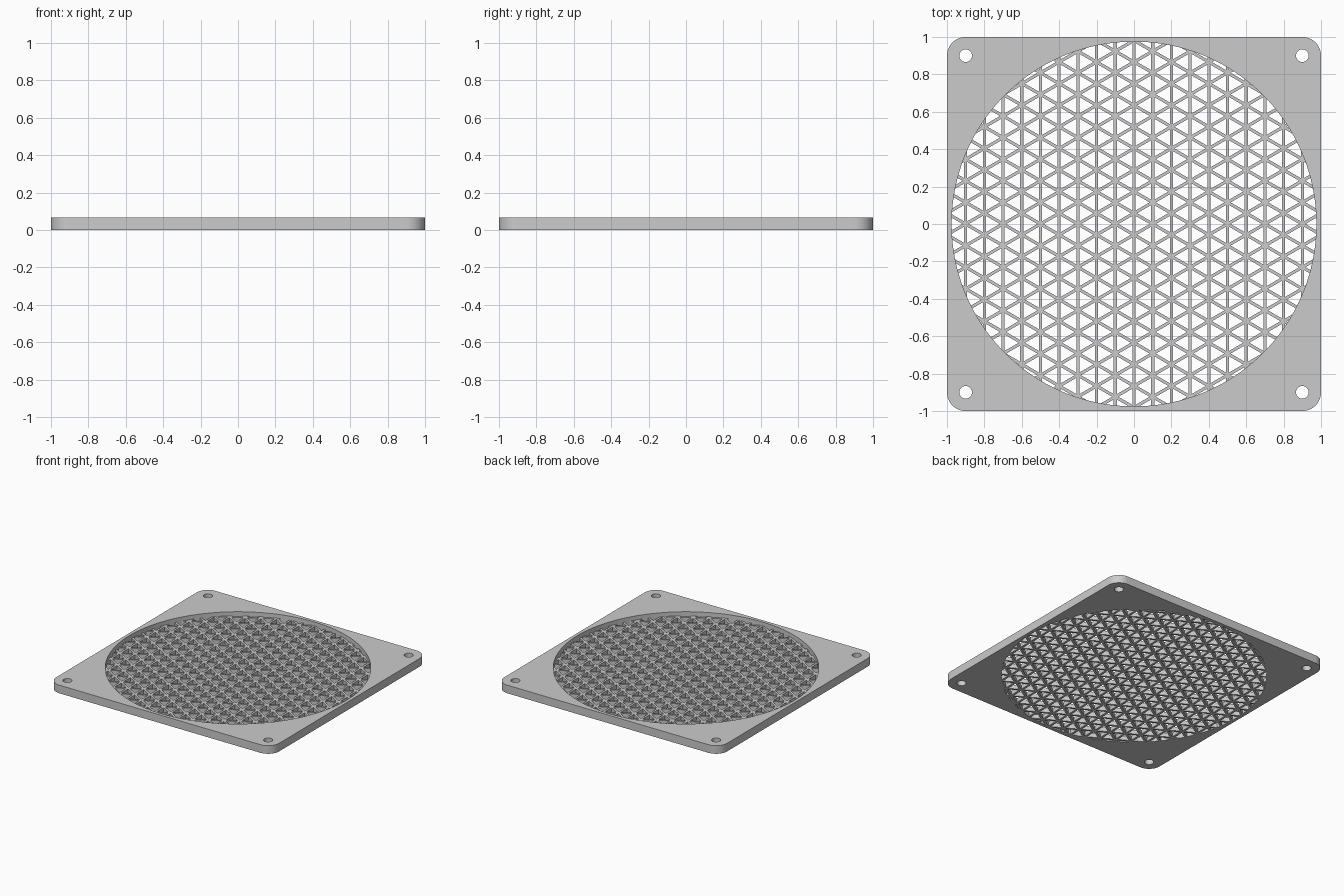
import bpy, bmesh
from math import sin, cos, pi, sqrt, hypot, radians

cube = bpy.data.objects.get("Cube")
if cube:
    bpy.data.objects.remove(cube, do_unlink=True)

HEIGHT = 0.066      # frame thickness
MESH_H = 0.033      # grille thickness
RADIUS = 0.975      # fan opening
PITCH = 0.1         # spacing of parallel bars
BAR = 0.0167        # bar width

grey = bpy.data.materials.new("light grey")
grey.use_nodes = True
colour = (0.6, 0.6, 0.6, 1)
grey.diffuse_color = colour
grey.node_tree.nodes["Principled BSDF"].inputs["Base Color"].default_value = colour


def arc(cx, cy, r, start, end, steps):
    return [(cx + r * cos(start + (end - start) * i / steps),
             cy + r * sin(start + (end - start) * i / steps)) for i in range(steps + 1)]


def circle(cx, cy, r, steps):
    return arc(cx, cy, r, 0, 2 * pi, steps)[:-1]


def plate(name, outlines, height):
    """Extruded flat shape; inner outlines become holes."""
    curve = bpy.data.curves.new(name, 'CURVE')
    curve.dimensions = '2D'
    curve.fill_mode = 'BOTH'
    curve.extrude = height / 2
    for points in outlines:
        spline = curve.splines.new('POLY')
        spline.points.add(len(points) - 1)
        for p, (x, y) in zip(spline.points, points):
            p.co = (x, y, 0, 1)
        spline.use_cyclic_u = True
    temp = bpy.data.objects.new(name + "_curve", curve)
    bpy.context.collection.objects.link(temp)
    deps = bpy.context.evaluated_depsgraph_get()
    mesh = bpy.data.meshes.new_from_object(temp.evaluated_get(deps))
    bpy.data.objects.remove(temp, do_unlink=True)
    bm = bmesh.new()
    bm.from_mesh(mesh)
    bmesh.ops.remove_doubles(bm, verts=bm.verts, dist=1e-5)
    bmesh.ops.translate(bm, verts=bm.verts, vec=(0, 0, height / 2))
    bmesh.ops.recalc_face_normals(bm, faces=bm.faces)
    bm.to_mesh(mesh)
    bm.free()
    mesh.materials.clear()
    mesh.materials.append(grey)
    obj = bpy.data.objects.new(name, mesh)
    bpy.context.collection.objects.link(obj)
    return obj


# Square frame with rounded corners, fan opening and four screw holes
corners = [(1, 1), (-1, 1), (-1, -1), (1, -1)]
outline = []
for i, (sx, sy) in enumerate(corners):
    outline += arc(sx * 0.9, sy * 0.9, 0.1, i * pi / 2, (i + 1) * pi / 2, 12)
holes = [circle(sx * 0.9, sy * 0.9, 0.034, 32) for sx, sy in corners]
frame = plate("frame", [outline, circle(0, 0, RADIUS, 128)] + holes, HEIGHT)

# Grille disc, seated just inside the frame wall
grille = plate("grille", [circle(0, 0, RADIUS + 0.001, 128)], MESH_H)

# Triangular openings between the bars
side = 2 * PITCH / sqrt(3)
hole_r = 2 * (PITCH / 3 - BAR / 2)      # circumradius of one opening
bm = bmesh.new()
for col in range(-11, 11):
    for row in range(-20, 21):
        # each column strip alternates right- and left-pointing triangles
        points_right = (row + col) % 2 == 0
        cx = (col + (1 if points_right else 2) / 3) * PITCH
        cy = row * side / 2
        if hypot(cx, cy) > RADIUS + hole_r:
            continue
        turn = 0 if points_right else pi
        rings = []
        for z in (-0.02, MESH_H + 0.02):
            rings.append([bm.verts.new((x, y, z)) for x, y in
                          arc(cx, cy, hole_r, turn, turn + 4 * pi / 3, 2)])
        low, high = rings
        bm.faces.new(low[::-1])
        bm.faces.new(high)
        for i in range(3):
            j = (i + 1) % 3
            bm.faces.new((low[i], low[j], high[j], high[i]))
cut_mesh = bpy.data.meshes.new("opening_cutter")
bm.to_mesh(cut_mesh)
bm.free()
cutter = bpy.data.objects.new("opening_cutter", cut_mesh)
cutter.hide_render = True
bpy.context.collection.objects.link(cutter)

# Cut the openings and keep the result
boolean = grille.modifiers.new("openings", 'BOOLEAN')
boolean.operation = 'DIFFERENCE'
boolean.solver = 'EXACT'
boolean.object = cutter
deps = bpy.context.evaluated_depsgraph_get()
cut = bpy.data.meshes.new_from_object(grille.evaluated_get(deps))
grille.modifiers.clear()
grille.data = cut
bpy.data.objects.remove(cutter, do_unlink=True)
cut.materials.clear()
cut.materials.append(grey)

# Smooth the round walls, keep the rims crisp
bpy.ops.object.select_all(action='DESELECT')
frame.select_set(True)
bpy.context.view_layer.objects.active = frame
bpy.ops.object.shade_smooth_by_angle(angle=radians(30))
